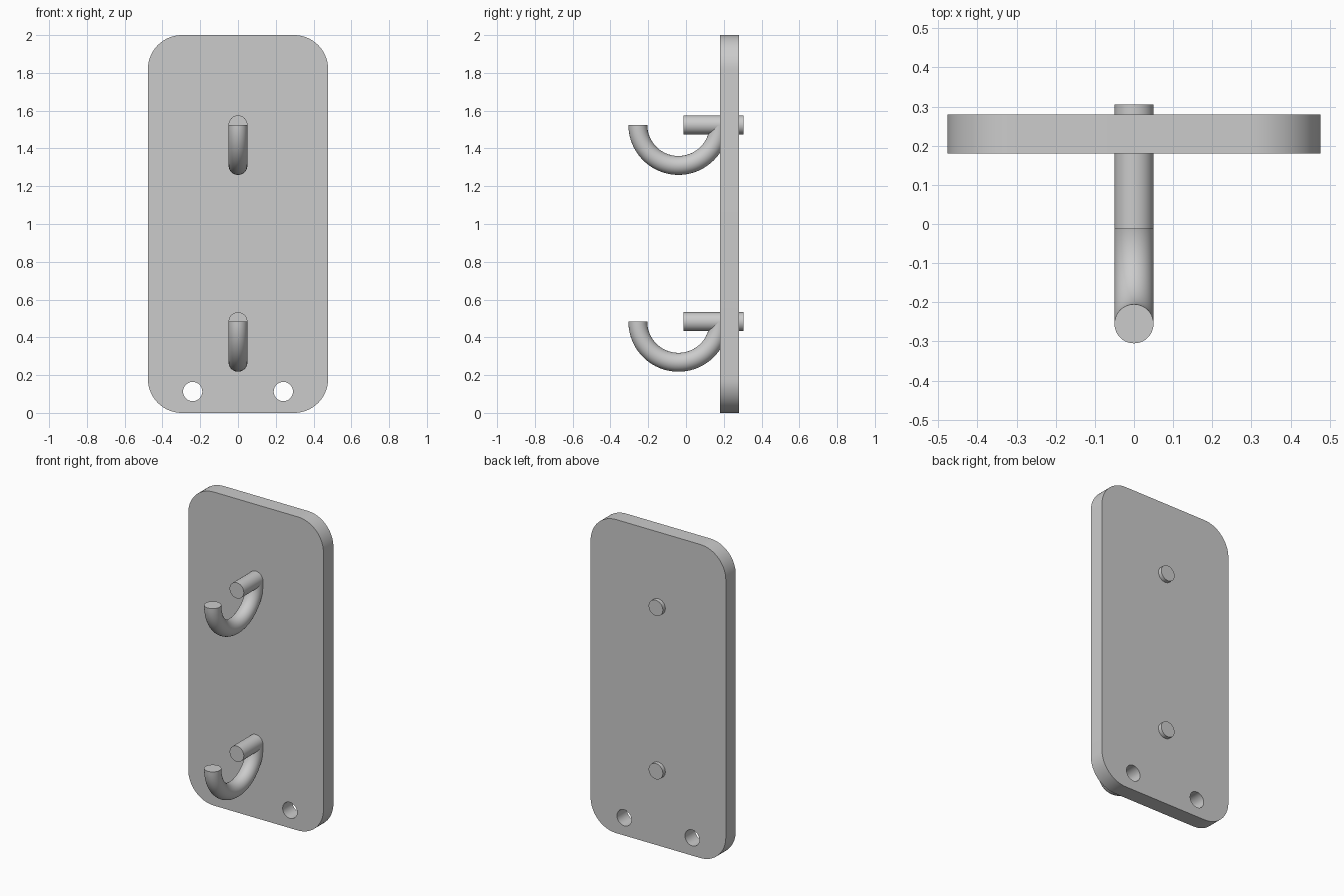
import bpy, bmesh
from math import pi, cos, sin, radians
from mathutils import Matrix, Vector

if "Cube" in bpy.data.objects:
    bpy.data.objects.remove(bpy.data.objects["Cube"])


def make_object(name, bm):
    bmesh.ops.recalc_face_normals(bm, faces=bm.faces[:])
    mesh = bpy.data.meshes.new(name)
    bm.to_mesh(mesh)
    bm.free()
    obj = bpy.data.objects.new(name, mesh)
    bpy.context.collection.objects.link(obj)
    return obj


def smooth(obj):
    bpy.ops.object.select_all(action='DESELECT')
    obj.select_set(True)
    bpy.context.view_layer.objects.active = obj
    bpy.ops.object.shade_smooth_by_angle(angle=radians(35))


def rod(name, x, z, y0, y1, radius, sides=48):
    # Capped cylinder running along y
    bm = bmesh.new()
    bmesh.ops.create_cone(
        bm, cap_ends=True, segments=sides, radius1=radius, radius2=radius, depth=y1 - y0,
        matrix=Matrix.Translation((x, (y0 + y1) / 2, z)) @ Matrix.Rotation(pi / 2, 4, 'X'))
    return make_object(name, bm)


def hook(name, z, centre_y=-0.04, bend=0.215, radius=0.05):
    # Half ring: a disc spun through the lower half turn, flat at both ends
    bm = bmesh.new()
    bmesh.ops.create_circle(
        bm, cap_ends=True, segments=40, radius=radius,
        matrix=Matrix.Translation((0, centre_y - bend, z)))
    start = bm.faces[:]
    cap = bmesh.ops.duplicate(bm, geom=start)["geom"]
    bmesh.ops.spin(bm, geom=cap, cent=(0, centre_y, z), axis=(1, 0, 0),
                   angle=pi, steps=40)
    bmesh.ops.remove_doubles(bm, verts=bm.verts[:], dist=1e-5)
    return make_object(name, bm)


# Back plate with rounded corners
W, H, R, Y0, Y1 = 0.477, 2.0, 0.18, 0.18, 0.28
bm = bmesh.new()
outline = []
corners = [(W - R, H - R), (R - W, H - R), (R - W, R), (W - R, R)]
for i, (cx, cz) in enumerate(corners):
    for k in range(17):
        a = (i + k / 16) * pi / 2
        outline.append(bm.verts.new((cx + R * cos(a), Y0, cz + R * sin(a))))
face = bm.faces.new(outline)
new = bmesh.ops.extrude_face_region(bm, geom=[face])["geom"]
bmesh.ops.translate(bm, vec=Vector((0, Y1 - Y0, 0)),
                    verts=[v for v in new if isinstance(v, bmesh.types.BMVert)])
plate = make_object("back_plate", bm)

# Two screw holes near the bottom edge
for x in (-0.24, 0.24):
    cutter = rod("hole_cutter", x, 0.113, 0.1, 0.4, 0.051)
    cutter.hide_render = True
    mod = plate.modifiers.new("hole", 'BOOLEAN')
    mod.object = cutter
    mod.operation = 'DIFFERENCE'
    mod.solver = 'EXACT'
    bpy.context.view_layer.objects.active = plate
    bpy.ops.object.modifier_apply(modifier=mod.name)
    bpy.data.objects.remove(cutter)
smooth(plate)

# Upper and lower peg with curved hook
for label, z in (("upper", 1.525), ("lower", 0.483)):
    smooth(rod(label + "_peg", 0, z, -0.013, 0.305, 0.05))
    smooth(hook(label + "_hook", z))
